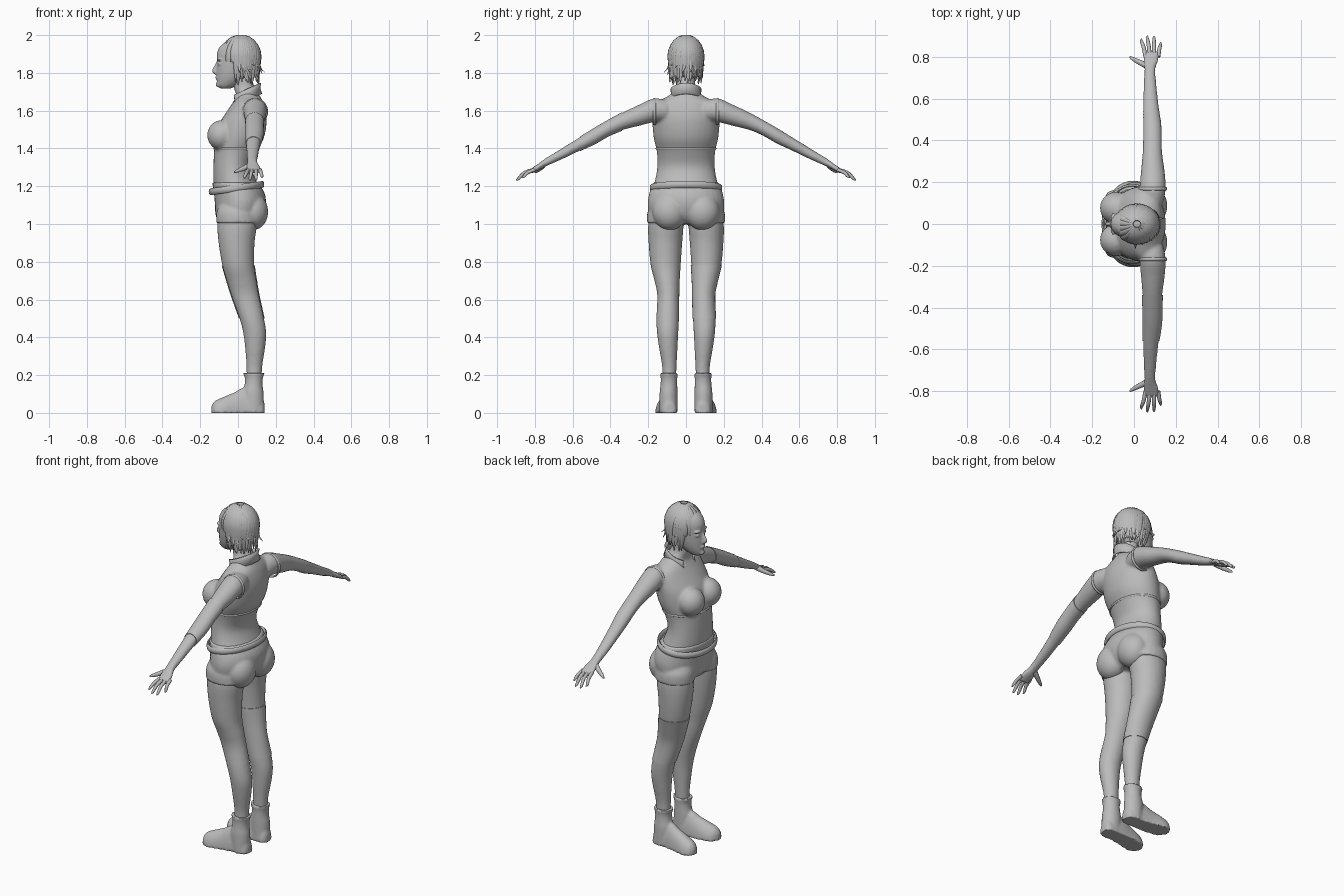
import bpy, bmesh, math, random
from mathutils import Vector as V, Matrix

if "Cube" in bpy.data.objects:
    bpy.data.objects.remove(bpy.data.objects["Cube"])

random.seed(4)
grey = bpy.data.materials.new("plain_grey")
grey.diffuse_color = (0.5, 0.5, 0.5, 1)
grey.use_nodes = True
grey.node_tree.nodes["Principled BSDF"].inputs["Base Color"].default_value = grey.diffuse_color


def spline(rows, n=4):
    """Catmull-Rom interpolation of rows of numbers."""
    rows = [list(r) for r in rows]
    p = [rows[0]] + rows + [rows[-1]]
    out = []
    for i in range(len(rows) - 1):
        for k in range(n):
            t = k / n
            out.append([0.5 * (2 * b + (c - a) * t + (2 * a - 5 * b + 4 * c - d) * t * t
                               + (3 * b - a - 3 * c + d) * t ** 3)
                        for a, b, c, d in zip(*p[i:i + 4])])
    return out + [rows[-1]]


def loft(bm, rings, seg=20, caps=True, floor=None):
    """Skin rings given as (centre, u, v) half-axis vectors."""
    loops = []
    for c, u, v in rings:
        loop = []
        for k in range(seg):
            a = 2 * math.pi * k / seg
            p = c + u * math.cos(a) + v * math.sin(a)
            if floor is not None:
                p.z = max(p.z, floor)
            loop.append(bm.verts.new(p))
        loops.append(loop)
    for a, b in zip(loops, loops[1:]):
        for k in range(seg):
            j = (k + 1) % seg
            bm.faces.new((a[k], a[j], b[j], b[k]))
    if caps:
        bm.faces.new(loops[0])
        bm.faces.new(loops[-1])


def stack(rows, grow=0):
    """Level rings from rows of (z, xmin, xmax, ymin, ymax)."""
    return [(V(((a + b) / 2, (c + d) / 2, z)), V(((b - a) / 2 + grow, 0, 0)),
             V((0, (d - c) / 2 + grow, 0))) for z, a, b, c, d in spline(rows)]


def both(rows):
    return [(z, a, b, -h, h) for z, a, b, h in rows]


def side_leg(rows, s):
    return [(z, a, b, s * c, s * d) for z, a, b, c, d in rows]


def arm_rings(rows, s, k=1):
    return [(V((x, s * y, z)), V((rx * k, 0, 0)), V((0, 0, rz * k)))
            for y, x, z, rx, rz in spline(rows)]


def ball(bm, centre, radii):
    bmesh.ops.create_uvsphere(bm, u_segments=24, v_segments=16, radius=1,
                              matrix=Matrix.Translation(centre) @ Matrix.Diagonal((*radii, 1)))


def tube(bm, rows, seg=10):
    """Round tapered tube from rows of (x, y, z, radius)."""
    pts = spline(rows, 3)
    rings = []
    for i, p in enumerate(pts):
        d = (V(pts[min(i + 1, len(pts) - 1)][:3]) - V(pts[max(i - 1, 0)][:3])).normalized()
        u = d.cross(V((0.1, 0.2, 1))).normalized()
        rings.append((V(p[:3]), u * p[3], d.cross(u) * p[3]))
    loft(bm, rings, seg)


def band(bm, centre, u, v, radius, height, tilt=0, seg=64):
    """Closed trim with an oval section that follows an ellipse."""
    n = u.cross(v).normalized()
    rings = []
    for k in range(seg + 1):
        a = 2 * math.pi * k / seg
        r = u * math.cos(a) + v * math.sin(a)
        p = centre + r
        p.z += tilt * r.x
        rings.append((p, r.normalized() * radius, n * height))
    loft(bm, rings, 8, caps=False)
    bmesh.ops.remove_doubles(bm, verts=bm.verts, dist=1e-5)


def finish(bm, name, voxel=0, smooth=5, angle=50):
    bmesh.ops.recalc_face_normals(bm, faces=bm.faces)
    me = bpy.data.meshes.new(name)
    bm.to_mesh(me)
    bm.free()
    me.materials.append(grey)
    ob = bpy.data.objects.new(name, me)
    bpy.context.collection.objects.link(ob)
    bpy.ops.object.select_all(action='DESELECT')
    ob.select_set(True)
    bpy.context.view_layer.objects.active = ob
    bpy.ops.object.shade_smooth_by_angle(angle=math.radians(angle))
    if voxel:
        m = ob.modifiers.new("blend", 'REMESH')
        m.mode, m.voxel_size, m.use_smooth_shade = 'VOXEL', voxel, True
        m = ob.modifiers.new("soften", 'SMOOTH')
        m.factor, m.iterations = 0.5, smooth
    return ob


torso = both([(1.0, -.08, .08, .10), (1.04, -.11, .12, .18), (1.10, -.115, .14, .196),
              (1.16, -.12, .135, .188), (1.22, -.13, .10, .167), (1.30, -.13, .075, .152),
              (1.38, -.127, .10, .154), (1.45, -.12, .135, .170), (1.52, -.105, .15, .177),
              (1.58, -.07, .15, .177), (1.64, -.03, .135, .16), (1.68, -.01, .115, .09),
              (1.72, -.022, .09, .052), (1.78, -.03, .07, .048)])
leg = [(1.08, -.10, .09, .02, .185), (1.0, -.11, .10, .013, .20), (.90, -.103, .088, .02, .198),
       (.78, -.083, .086, .028, .187), (.70, -.06, .098, .033, .167), (.62, -.035, .112, .035, .152),
       (.50, .008, .138, .037, .157), (.42, .028, .150, .041, .153), (.34, .038, .143, .045, .142),
       (.24, .045, .128, .05, .126), (.12, .045, .125, .055, .125)]
arm = [(.10, .09, 1.60, .05, .055), (.17, .09, 1.602, .062, .063), (.25, .09, 1.575, .057, .056),
       (.34, .088, 1.542, .047, .046), (.41, .088, 1.508, .045, .042), (.48, .087, 1.468, .044, .042),
       (.56, .081, 1.425, .038, .036), (.66, .077, 1.37, .031, .029), (.74, .076, 1.328, .027, .022),
       (.78, .08, 1.303, .037, .018), (.825, .086, 1.277, .040, .013)]

# body: torso, bust, arms and legs blended into one skin
bm = bmesh.new()
loft(bm, stack(torso), 32)
for s in (-1, 1):
    ball(bm, (-.086, s * .077, 1.47), (.077, .077, .08))
    loft(bm, stack(side_leg(leg, s)), 24)
    loft(bm, arm_rings(arm, s))
finish(bm, "body", .008)

# shorts: hips, seat and short cuffs
bm = bmesh.new()
loft(bm, stack(torso[:5], .007), 32)
for s in (-1, 1):
    ball(bm, (.078, s * .087, 1.065), (.082, .092, .098))
    loft(bm, stack(side_leg([(1.10, -.10, .09, .02, .185), (1.06, -.114, .105, .01, .205),
                             (1.005, -.115, .11, .01, .207)], s)), 24)
finish(bm, "shorts", .008, 3)

# belt and top trims
bm = bmesh.new()
band(bm, V((-.008, 0, 1.19)), V((.138, 0, 0)), V((0, .183, 0)), .009, .018, .14)
finish(bm, "belt")
bm = bmesh.new()
band(bm, V((-.008, 0, 1.4)), V((.119, 0, 0)), V((0, .157, 0)), .004, .006)
finish(bm, "top_hem")
for s, side in ((-1, "left"), (1, "right")):
    bm = bmesh.new()
    band(bm, V((.09, s * .168, 1.595)), V((.064, 0, 0)), V((0, 0, .067)), .005, .008)
    finish(bm, side + "_armhole")

# collar: tilted strip open at the front
bm = bmesh.new()
rows = []
for k in range(33):
    a = math.radians(-140 + 280 * k / 32)
    x, y = math.cos(a), math.sin(a)
    rows.append([bm.verts.new((.04 + r * x, r * y, z + .035 * x))
                 for r, z in ((.080, 1.652), (.070, 1.685), (.075, 1.712))])
for a, b in zip(rows, rows[1:]):
    for k in range(2):
        bm.faces.new((a[k], b[k], b[k + 1], a[k + 1]))
finish(bm, "collar").modifiers.new("thickness", 'SOLIDIFY').thickness = .008

# fitted sleeves: one on a knee, one on an elbow
bm = bmesh.new()
loft(bm, stack(leg[3:7], .003), 32)
finish(bm, "knee_sleeve")
bm = bmesh.new()
loft(bm, arm_rings(arm[3:7], -1, 1.07), 24)
finish(bm, "elbow_sleeve")

# fingers, thumbs and boots
fingers = [(.055, .036, .885, 1.243), (.076, .064, .90, 1.232),
           (.096, .096, .898, 1.232), (.116, .127, .868, 1.245)]
shaft = [(.0, .03, .138, .045, .14), (.10, .025, .136, .045, .14), (.15, .035, .13, .046, .135),
         (.185, .036, .132, .046, .134), (.21, .026, .141, .042, .138)]
foot = [(.14, .09, .02, .05), (.12, .09, .042, .09), (.04, .092, .047, .135), (-.02, .098, .051, .108),
        (-.08, .107, .055, .083), (-.12, .112, .044, .064), (-.14, .114, .016, .04)]
for s, side in ((-1, "left"), (1, "right")):
    bm = bmesh.new()
    for b, t, y, z in fingers:
        tube(bm, [(b, s * .80, 1.288, .010), ((b + t) / 2, s * (y + .81) / 2, 1.272, .0095),
                  (t, s * (y - .012), z + .008, .0075), (t, s * y, z, .003)])
    tube(bm, [(.065, s * .755, 1.313, .015), (.03, s * .772, 1.295, .013),
              (-.005, s * .79, 1.28, .009), (-.02, s * .80, 1.274, .004)])
    finish(bm, side + "_fingers")
    bm = bmesh.new()
    loft(bm, stack(side_leg(shaft, s)), 24)
    loft(bm, [(V((x, s * y, 0)), V((0, w, 0)), V((0, 0, h))) for x, y, w, h in spline(foot)],
         32, floor=0)
    finish(bm, side + "_boot", .007, 2)

# head with simple features
bm = bmesh.new()
loft(bm, stack(both([(1.717, -.092, -.04, .018), (1.735, -.110, .0, .036), (1.77, -.113, .05, .055),
                     (1.81, -.114, .08, .066), (1.86, -.112, .09, .072), (1.91, -.110, .095, .072),
                     (1.95, -.085, .08, .06), (1.98, -.03, .04, .03)])), 32)
tube(bm, [(-.108, 0, 1.855, .007), (-.122, 0, 1.825, .010), (-.126, 0, 1.808, .012),
          (-.108, 0, 1.798, .010)])
ball(bm, (-.110, 0, 1.775), (.011, .02, .009))
ball(bm, (-.104, 0, 1.738), (.014, .018, .014))
for s in (-1, 1):
    ball(bm, (-.095, s * .03, 1.848), (.014, .016, .009))
    ball(bm, (-.098, s * .03, 1.87), (.014, .024, .007))
finish(bm, "head", .005, 4)

# hair: cap plus layered pointed locks
bm = bmesh.new()
HC, HR = V((.014, 0, 1.885)), V((.098, .086, .105))
ball(bm, HC, HR)
finish(bm, "hair_cap")


def lock(bm, ang, low, flick, width):
    """Flat lock running from the crown down to height low."""
    rings = []
    for i in range(10):
        t = i / 9
        e = math.radians(80 - 95 * min(1, t * 1.5))
        a = ang + .12 * math.sin(t * 3 + ang * 3)
        out = V((-math.cos(a), math.sin(a), 0))
        n = (out * math.cos(e) + V((0, 0, math.sin(e)))).normalized()
        p = HC + V((n.x * HR.x, n.y * HR.y, n.z * HR.z)) * 1.03
        f = max(0, t - .6) / .4
        p.z += (low - p.z) * f
        p += out * (flick * f * f)
        w = width * min(1, .5 + 2 * t) * (1 - .9 * f ** 1.5)
        rings.append((p, V((-out.y, out.x, 0)) * w, n * (.010 * (1 - .75 * f))))
    loft(bm, rings, 8)


bm = bmesh.new()
for k in range(34):
    ang = math.radians(68 + 224 * k / 33)
    lock(bm, ang, random.uniform(1.735, 1.78), random.uniform(-.022, .008), random.uniform(.014, .02))
for k in range(12):
    lock(bm, math.radians(80 + 200 * k / 11), random.uniform(1.79, 1.84),
         random.uniform(.0, .035), .012)
for k in range(9):
    lock(bm, math.radians(-60 + 120 * k / 8), 1.925 - .09 * abs(k - 3) / 5,
         random.uniform(.0, .012), .018)
finish(bm, "hair_locks")
